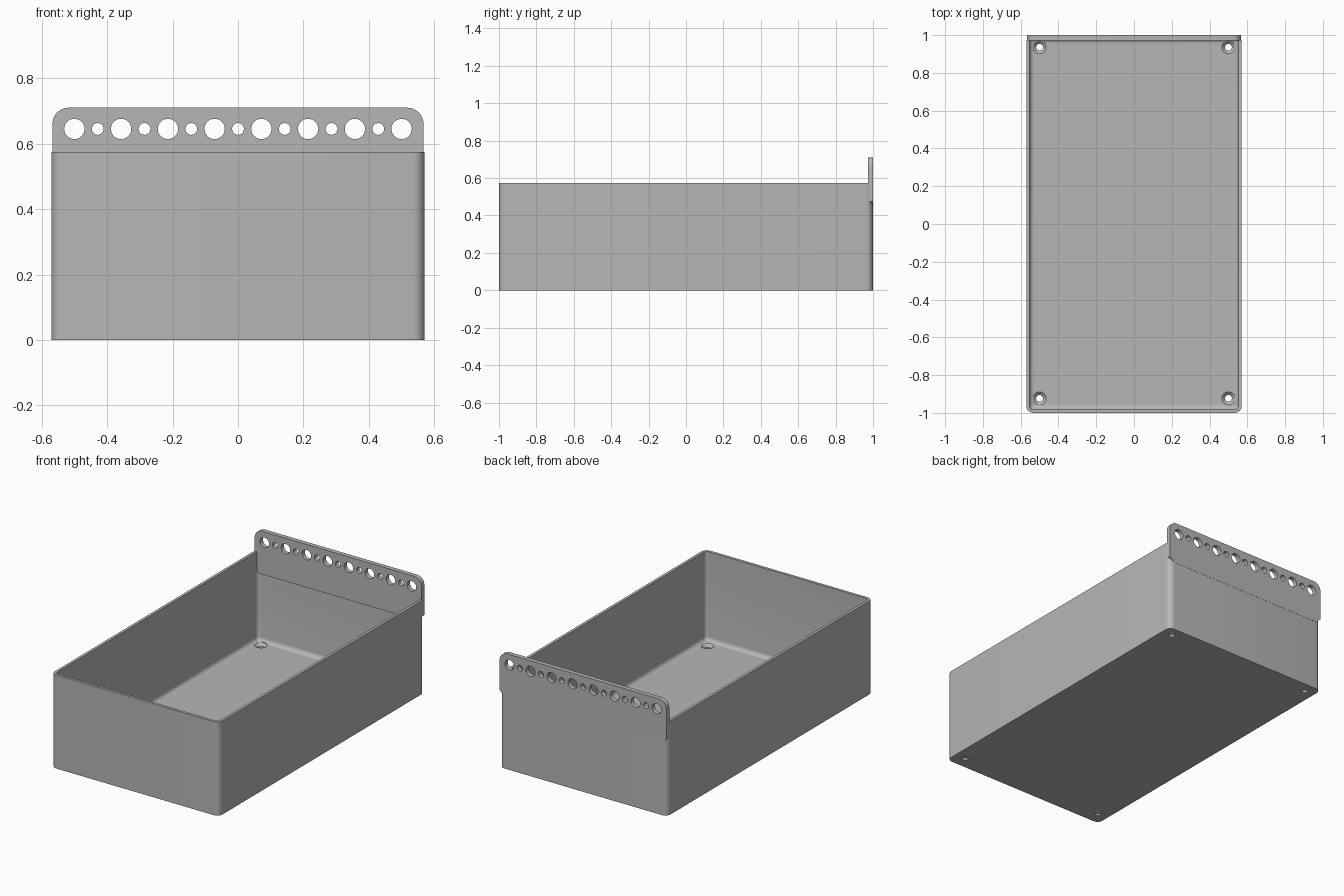
import bpy, bmesh
from math import sin, cos, pi, radians

cube = bpy.data.objects.get("Cube")
if cube:
    bpy.data.objects.remove(cube)

grey = bpy.data.materials.new("plain grey")
grey.use_nodes = True
grey.diffuse_color = (0.47, 0.47, 0.47, 1)
grey.node_tree.nodes["Principled BSDF"].inputs["Base Color"].default_value = grey.diffuse_color

HALF_X, FRONT, BACK, HEIGHT = 0.57, -1.0, 0.999, 0.575
WALL, FLOOR, CORNER, FILLET = 0.017, 0.028, 0.036, 0.025
PLATE_FRONT, PLATE_X = 0.972, 0.567


def arc(cx, cy, r, start, end, steps=8):
    return [(cx + r * cos(start + (end - start) * i / steps),
             cy + r * sin(start + (end - start) * i / steps)) for i in range(steps + 1)]


def tray_ring(inset, z):
    """Rounded rectangle, moved inwards from the outer wall."""
    r = max(CORNER - inset, 0.006)
    x, y0, y1 = HALF_X - inset - r, FRONT + inset + r, BACK - inset - r
    points = []
    for i, (cx, cy) in enumerate([(x, y1), (-x, y1), (-x, y0), (x, y0)]):
        points += arc(cx, cy, r, i * pi / 2, (i + 1) * pi / 2)
    return [(px, py, z) for px, py in points]


def loft(bm, rings):
    """Closed solid through matching rings of points."""
    loops = [[bm.verts.new(p) for p in ring] for ring in rings]
    for a, b in zip(loops, loops[1:]):
        for i in range(len(a)):
            j = (i + 1) % len(a)
            bm.faces.new((a[i], a[j], b[j], b[i]))
    bm.faces.new(loops[0][::-1])
    bm.faces.new(loops[-1])


def make_object(name, bm):
    bmesh.ops.recalc_face_normals(bm, faces=bm.faces)
    mesh = bpy.data.meshes.new(name)
    bm.to_mesh(mesh)
    bm.free()
    mesh.materials.append(grey)
    obj = bpy.data.objects.new(name, mesh)
    bpy.context.collection.objects.link(obj)
    return obj


def drill(obj, bm):
    """Cut the solids in bm out of obj, then smooth its curved faces."""
    cutter = make_object("hole_cutter", bm)
    cutter.hide_render = True
    mod = obj.modifiers.new("holes", 'BOOLEAN')
    mod.operation, mod.solver, mod.object = 'DIFFERENCE', 'EXACT', cutter
    bpy.ops.object.select_all(action='DESELECT')
    bpy.context.view_layer.objects.active = obj
    obj.select_set(True)
    bpy.ops.object.modifier_apply(modifier=mod.name)
    bpy.data.objects.remove(cutter)
    bpy.ops.object.shade_smooth_by_angle(angle=radians(30))


# Open tray: up the outside, over the rim, down the inside and round to the floor
rings = [tray_ring(0, 0), tray_ring(0, HEIGHT), tray_ring(WALL, HEIGHT)]
for i in range(6):
    a = i / 5 * pi / 2
    rings.append(tray_ring(WALL + FILLET * (1 - cos(a)), FLOOR + FILLET * (1 - sin(a))))
bm = bmesh.new()
loft(bm, rings)
tray = make_object("tray", bm)

# Countersunk screw holes in the floor
bm = bmesh.new()
for x in (-0.5, 0.5):
    for y in (-0.923, 0.936):
        profile = [(0.018, -0.02), (0.018, 0.012), (0.035, FLOOR), (0.035, FLOOR + 0.02)]
        loft(bm, [[(px, py, z) for px, py in arc(x, y, r, 0, 2 * pi, 32)[:-1]]
                  for r, z in profile])
drill(tray, bm)

# Hanging plate on the back wall, with rounded top and sloped lower corners
top, r = 0.71, 0.05
outline = [(-PLATE_X + 0.03, 0.445), (PLATE_X - 0.03, 0.445), (PLATE_X, 0.475)]
outline += arc(PLATE_X - r, top - r, r, 0, pi / 2)
outline += arc(r - PLATE_X, top - r, r, pi / 2, pi)
outline.append((-PLATE_X, 0.475))
bm = bmesh.new()
loft(bm, [[(x, y, z) for x, z in outline] for y in (PLATE_FRONT, 1.0)])
plate = make_object("hanging_plate", bm)

# Alternating large and small holes along the plate
bm = bmesh.new()
for i in range(15):
    radius = 0.018 if i % 2 else 0.031
    circle = arc(-0.5 + i / 14, 0.645, radius, 0, 2 * pi, 32)[:-1]
    loft(bm, [[(x, y, z) for x, z in circle] for y in (PLATE_FRONT - 0.05, 1.05)])
drill(plate, bm)
